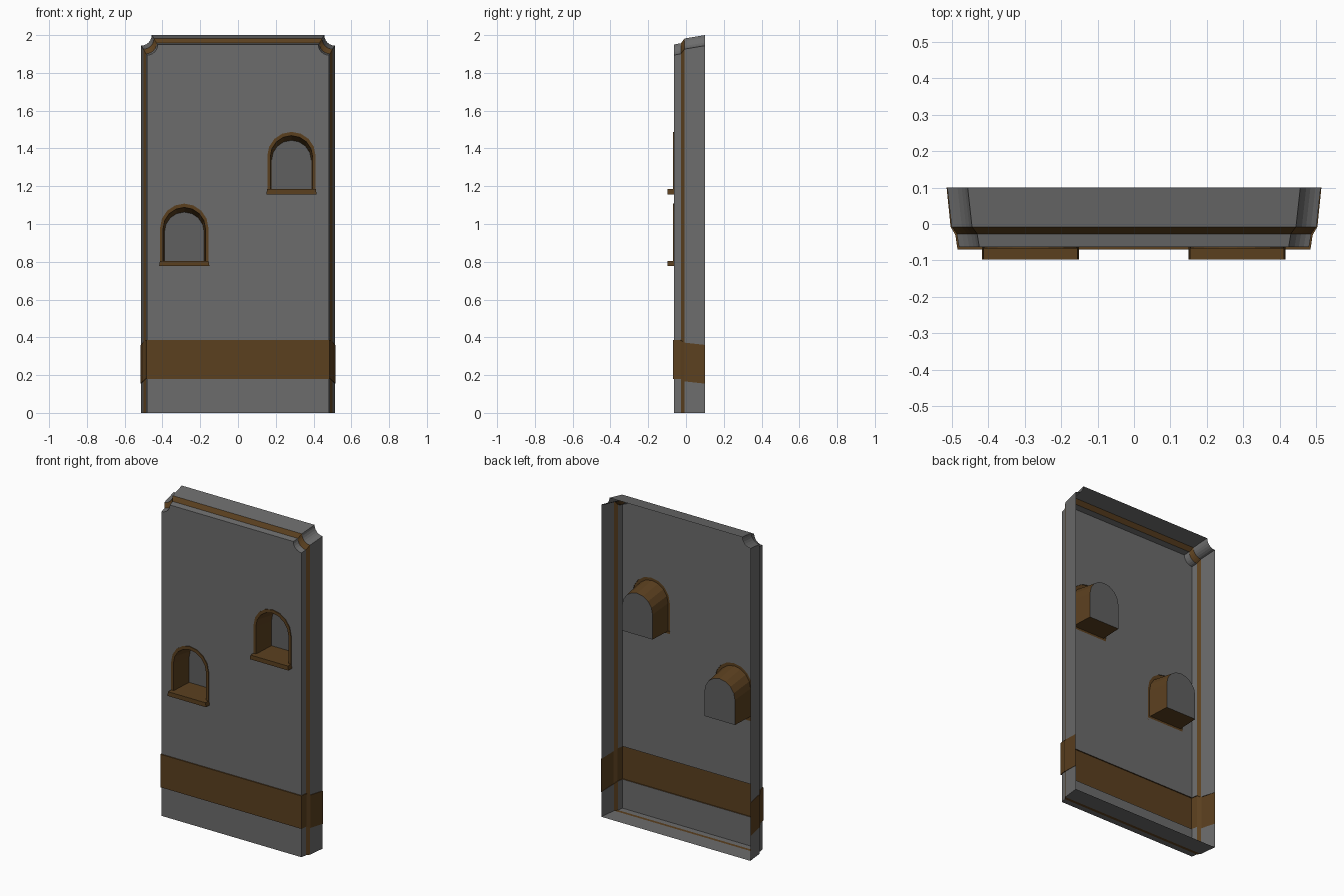
import bpy, bmesh
from math import sin, cos, pi
from mathutils import Vector

if "Cube" in bpy.data.objects:
    bpy.data.objects.remove(bpy.data.objects["Cube"])


def material(name, rgb):
    m = bpy.data.materials.new(name)
    m.diffuse_color = (*rgb, 1)
    m.use_nodes = True
    m.node_tree.nodes["Principled BSDF"].inputs["Base Color"].default_value = m.diffuse_color
    return m


brown = material("brown_trim", (0.105, 0.051, 0.0137))
grey = material("dark_grey", (0.15, 0.15, 0.15))
niche_grey = material("niche_grey", (0.115, 0.115, 0.115))


def make(name, bm, mat):
    me = bpy.data.meshes.new(name)
    bmesh.ops.remove_doubles(bm, verts=bm.verts[:], dist=1e-5)
    bm.to_mesh(me)
    bm.free()
    ob = bpy.data.objects.new(name, me)
    bpy.context.collection.objects.link(ob)
    me.materials.append(mat)
    return ob


def loft(bm, rows, closed=True, skip=()):
    """Join successive rows of points with quads."""
    rows = [[bm.verts.new(p) for p in r] for r in rows]
    n = len(rows[0])
    for a, b in zip(rows, rows[1:]):
        for j in range(n if closed else n - 1):
            if j not in skip:
                k = (j + 1) % n
                bm.faces.new((a[j], a[k], b[k], b[j]))


# y, half width, top height, downward shift of the band, from back to front
LAYERS = [(0.10, 0.513, 2.000, 0.025), (-0.008, 0.501, 1.982, 0.013),
          (-0.027, 0.487, 1.957, 0.0), (-0.063, 0.481, 1.950, 0.0)]
BELT = [(0.515, 0.10), (0.504, -0.008), (0.491, -0.030), (0.485, -0.07)]
BAND_LO, BAND_HI, NOTCH, SEG = 0.18, 0.385, 0.056, 6


def outline(y, hx, top, drop):
    """Panel outline with scooped top corners."""
    right = [(hx, 0), (hx, BAND_LO - drop), (hx, BAND_HI - drop)]
    for i in range(SEG + 1):
        a = -pi / 2 - pi / 2 * i / SEG
        right.append((hx + NOTCH * cos(a), top + NOTCH * sin(a)))
    left = [(-x, z) for x, z in reversed(right)]
    return [Vector((x, y, z)) for x, z in [left[-1]] + right + left[:-1]]


def arch(cx, y, hw, bottom, top, seg=8):
    pts = [(cx - hw, bottom), (cx + hw, bottom)]
    for i in range(seg + 1):
        a = pi * i / seg
        pts.append((cx + hw * cos(a), top - hw + hw * sin(a)))
    return [Vector((x, y, z)) for x, z in pts]


rows = [outline(*l) for l in LAYERS]
N = len(rows[0])
gap = (2, N - 2)          # side segments replaced by the band
NICHES = [("upper", 0.283, 0.0), ("lower", -0.2845, -0.38)]
FY = LAYERS[-1][0]

# Panel shell: stepped sides open at the back
bm = bmesh.new()
loft(bm, rows[:2], skip=gap)
loft(bm, rows[2:], skip=gap)
front = rows[-1]
bm.faces.new([bm.verts.new(front[i]) for i in (0, 1, 2, N - 1)])
# Front face with the two arched openings
edges = []
for pts in [front[3:N - 1]] + [arch(cx, FY, 0.128, 1.17 + dz, 1.488 + dz)
                              for _, cx, dz in NICHES]:
    vs = [bm.verts.new(p) for p in pts]
    edges += [bm.edges.new((vs[i - 1], vs[i])) for i in range(len(vs))]
res = bmesh.ops.triangle_fill(bm, use_beauty=True, edges=edges, normal=(0, -1, 0))
for f in [g for g in res["geom"] if isinstance(g, bmesh.types.BMFace)]:
    f.normal_update()
    if f.normal.y > 0:
        f.normal_flip()
make("panel_shell", bm, grey)

# Bevelled trim running round the edge
bm = bmesh.new()
loft(bm, rows[1:3], skip=gap)
make("edge_trim", bm, brown)


# Band wrapping the lower part, with ledges back to the panel
def wrap(xy, z):
    half = [(x, y, z - l[3]) for (x, y), l in zip(xy, LAYERS)]
    return [(-x, y, h) for x, y, h in half] + half[::-1]


bm = bmesh.new()
body = [(l[1], l[0]) for l in LAYERS]
loft(bm, [wrap(body, BAND_LO), wrap(BELT, BAND_LO),
          wrap(BELT, BAND_HI), wrap(body, BAND_HI)], closed=False)
make("lower_band", bm, brown)

# Arched niches: frame, tapering recess, back panel and sill
for name, cx, dz in NICHES:
    bm = bmesh.new()
    ring = [(FY, 0.128, 1.17, 1.488), (-0.068, 0.128, 1.17, 1.488),
            (-0.068, 0.112, 1.183, 1.468), (0.075, 0.105, 1.183, 1.443)]
    niche = [arch(cx, y, hw, b + dz, t + dz) for y, hw, b, t in ring]
    loft(bm, niche)
    make(name + "_niche_frame", bm, brown)

    bm = bmesh.new()
    bm.faces.new([bm.verts.new(p) for p in niche[-1]])
    make(name + "_niche_back", bm, niche_grey)

    bm = bmesh.new()
    bmesh.ops.create_cube(bm, size=1)
    for v in bm.verts:
        v.co = (cx + v.co.x * (0.266 if v.co.z < 0 else 0.258),
                -0.0805 + v.co.y * 0.035, 1.171 + dz + v.co.z * 0.027)
    make(name + "_niche_sill", bm, brown)
